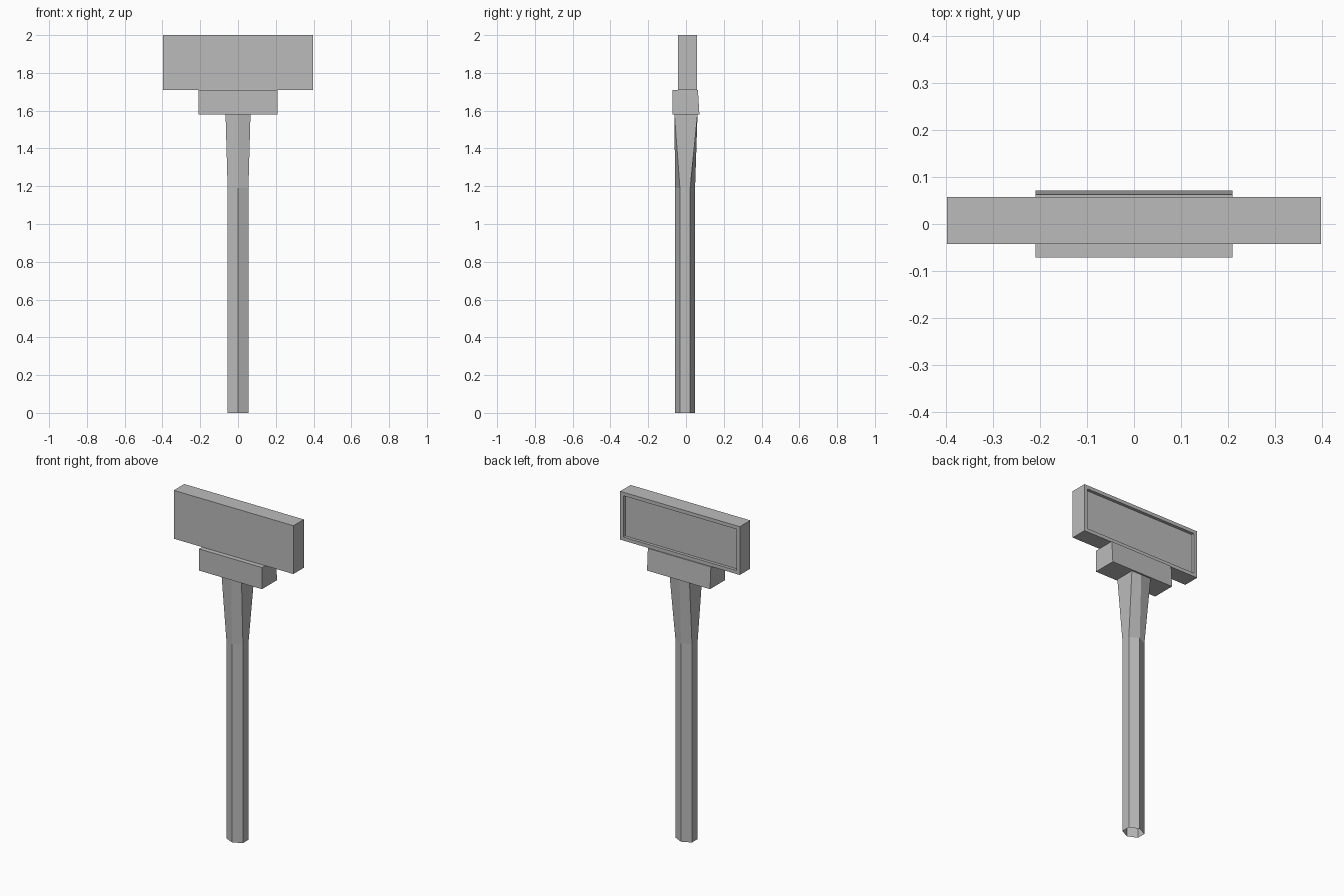
import bpy, bmesh
from mathutils import Vector

cube = bpy.data.objects.get("Cube")
if cube:
    bpy.data.objects.remove(cube, do_unlink=True)

# Single plain material
GREY = (0.5, 0.5, 0.5, 1.0)
grey = bpy.data.materials.new("plain grey")
grey.use_nodes = True
grey.diffuse_color = GREY
grey.node_tree.nodes["Principled BSDF"].inputs["Base Color"].default_value = GREY


def finish(name, bm):
    bmesh.ops.recalc_face_normals(bm, faces=bm.faces)
    mesh = bpy.data.meshes.new(name)
    bm.to_mesh(mesh)
    bm.free()
    mesh.materials.append(grey)
    obj = bpy.data.objects.new(name, mesh)
    bpy.context.collection.objects.link(obj)
    return obj


def box(lo, hi):
    bm = bmesh.new()
    bmesh.ops.create_cube(bm, size=1)
    lo, hi = Vector(lo), Vector(hi)
    for v in bm.verts:
        v.co = Vector(h if c > 0 else l for c, l, h in zip(v.co, lo, hi))
    bm.normal_update()
    return bm


# Sign board with a framed recess in its back
bm = box((-0.397, -0.042, 1.71), (0.397, 0.057, 2.0))
back = max(bm.faces, key=lambda f: f.normal.y)
bmesh.ops.inset_region(bm, faces=[back], thickness=0.03)
inner = bmesh.ops.extrude_face_region(bm, geom=[back])["geom"]
bmesh.ops.translate(bm, vec=(0, -0.018, 0),
                    verts=[g for g in inner if isinstance(g, bmesh.types.BMVert)])
bmesh.ops.delete(bm, geom=[back], context='FACES_ONLY')
finish("sign_board", bm)

# Bracket block, its back leaning in slightly toward the top
bm = box((-0.209, -0.071, 1.58), (0.209, 0.071, 1.71))
for v in bm.verts:
    if v.co.y > 0 and v.co.z > 1.65:
        v.co.y = 0.063
finish("bracket", bm)


# Six-sided hollow post, flaring to a rectangle under the bracket
def ring(bm, z, half_width, side, point, shift):
    outline = [(0, -point), (half_width, -side), (half_width, side),
               (0, point), (-half_width, side), (-half_width, -side)]
    return [bm.verts.new((x, y + shift, z)) for x, y in outline]


bm = bmesh.new()
rings = [ring(bm, 0.0, 0.055, 0.027, 0.053, -0.005),
         ring(bm, 1.19, 0.055, 0.027, 0.053, -0.005),
         ring(bm, 1.58, 0.066, 0.061, 0.061, 0.0)]
for low, high in zip(rings, rings[1:]):
    for i in range(6):
        j = (i + 1) % 6
        bm.faces.new((low[i], low[j], high[j], high[i]))
finish("post", bm)
